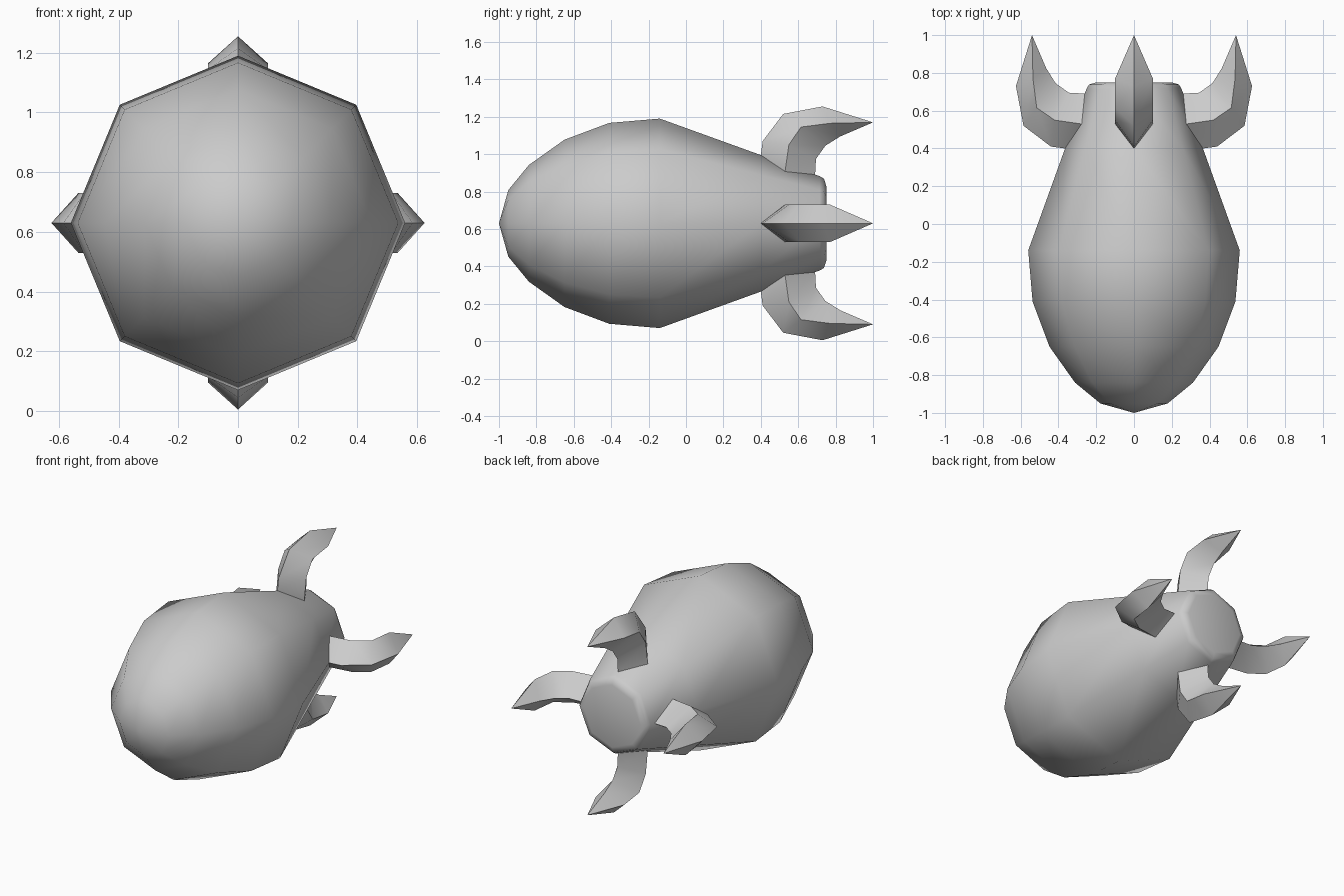
import bpy, bmesh, math
from mathutils import Matrix

if "Cube" in bpy.data.objects:
    bpy.data.objects.remove(bpy.data.objects["Cube"])

CZ = 0.63  # height of the body axis


def finish(name, bm, angle):
    bmesh.ops.recalc_face_normals(bm, faces=bm.faces)
    me = bpy.data.meshes.new(name)
    bm.to_mesh(me)
    bm.free()
    ob = bpy.data.objects.new(name, me)
    ob.location.z = CZ
    bpy.context.collection.objects.link(ob)
    bpy.ops.object.select_all(action='DESELECT')
    ob.select_set(True)
    bpy.context.view_layer.objects.active = ob
    bpy.ops.object.shade_smooth_by_angle(angle=math.radians(angle))
    return ob


# Body: eight-sided lathe along y, given as (y, radius)
profile = [(-0.95, 0.178), (-0.84, 0.312), (-0.65, 0.447), (-0.41, 0.537),
           (-0.14, 0.56), (0.40, 0.365), (0.715, 0.252), (0.738, 0.238), (0.75, 0.20)]
bm = bmesh.new()
rings = []
for y, r in profile:
    rings.append([bm.verts.new((r * math.cos(k * math.pi / 4), y, r * math.sin(k * math.pi / 4)))
                  for k in range(8)])
nose = bm.verts.new((0, -1, 0))
for k in range(8):
    n = (k + 1) % 8
    bm.faces.new((nose, rings[0][k], rings[0][n]))
    for a, b in zip(rings, rings[1:]):
        bm.faces.new((a[k], b[k], b[n], a[n]))
bm.faces.new(rings[-1])
finish("body", bm, 55)

# Fins: diamond sections as (y, height) of leading edge, side edges, trailing edge
sections = [((0.42, 0.30), (0.535, 0.20), (0.69, 0.18)),
            ((0.40, 0.365), (0.53, 0.28), (0.69, 0.255)),
            ((0.41, 0.44), (0.55, 0.42), (0.695, 0.345)),
            ((0.52, 0.585), (0.615, 0.515), (0.745, 0.415)),
            ((0.73, 0.625), (0.77, 0.535), (0.825, 0.465))]
for i, name in enumerate(("top_fin", "right_fin", "bottom_fin", "left_fin")):
    bm = bmesh.new()
    loops = []
    for lead, side, trail in sections:
        loops.append([bm.verts.new(c) for c in ((0, *lead), (0.1, *side), (0, *trail), (-0.1, *side))])
    tip = bm.verts.new((0, 1.0, 0.54))
    for k in range(4):
        n = (k + 1) % 4
        for a, b in zip(loops, loops[1:]):
            bm.faces.new((a[k], a[n], b[n], b[k]))
        bm.faces.new((loops[-1][k], loops[-1][n], tip))
    bm.faces.new(loops[0])
    bm.transform(Matrix.Rotation(i * math.pi / 2, 4, 'Y'))
    finish(name, bm, 40)
